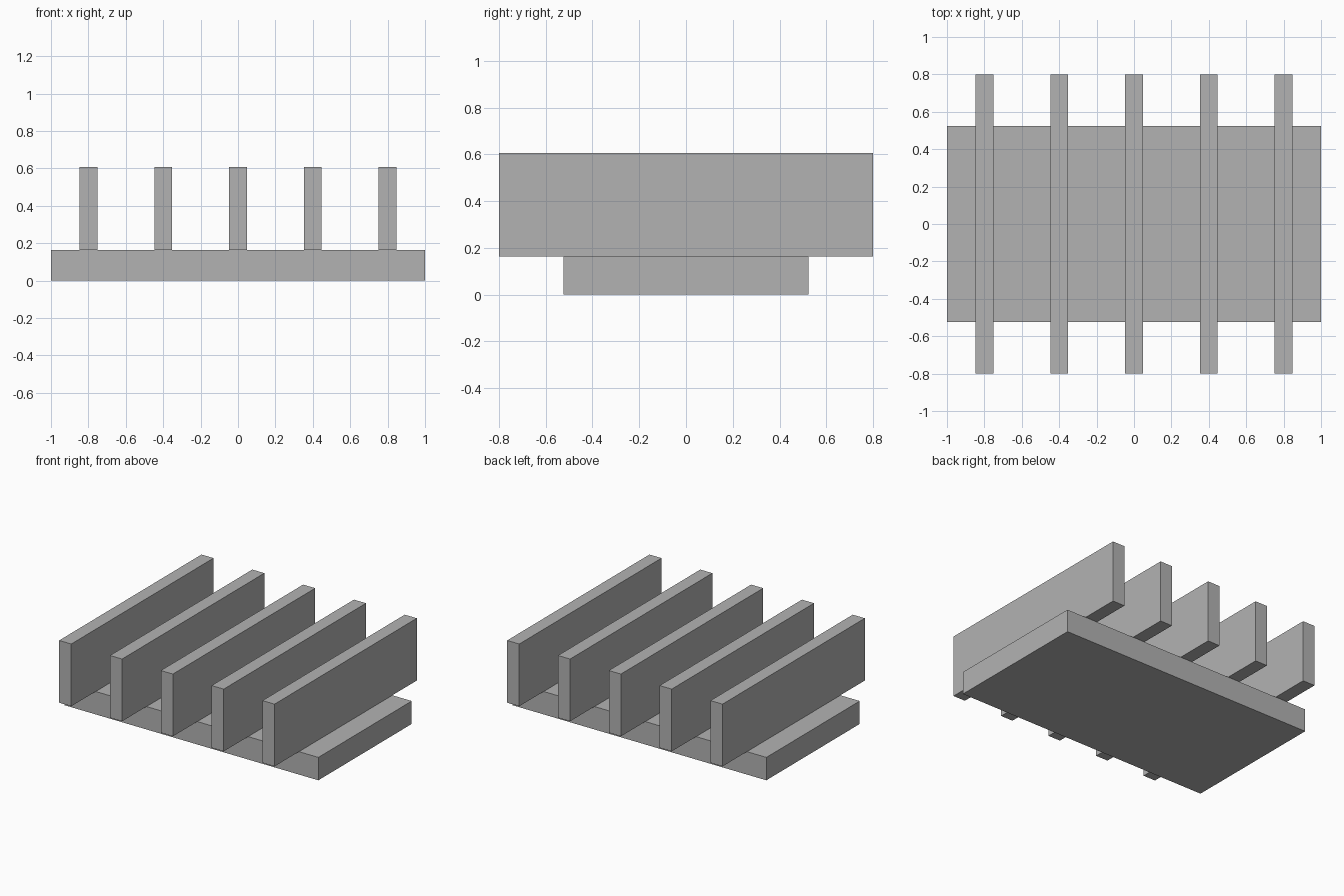
import bpy

default_cube = bpy.data.objects.get("Cube")
if default_cube:
    bpy.data.objects.remove(default_cube, do_unlink=True)

# Single plain grey finish
grey = bpy.data.materials.new("plain_grey")
grey.use_nodes = True
colour = (0.45, 0.45, 0.45, 1)
grey.diffuse_color = colour
grey.node_tree.nodes["Principled BSDF"].inputs["Base Color"].default_value = colour


def box(name, size, x, bottom):
    """Flat-faced block centred on y = 0, resting at the given height."""
    bpy.ops.mesh.primitive_cube_add(size=1, location=(x, 0, bottom + size[2] / 2))
    part = bpy.context.object
    part.name = name
    part.scale = size
    bpy.ops.object.transform_apply(location=False, rotation=False, scale=True)
    part.data.materials.append(grey)
    return part


BASE_HEIGHT = 0.163
FIN_HEIGHT = 0.443
FIN_SPACING = 0.4

# Base slab
box("base_slab", (2, 1.05, BASE_HEIGHT), 0, 0)

# Row of upright fins overhanging the slab front and back
for i in range(5):
    box(f"fin_{i + 1}", (0.095, 1.6, FIN_HEIGHT), (i - 2) * FIN_SPACING, BASE_HEIGHT)
